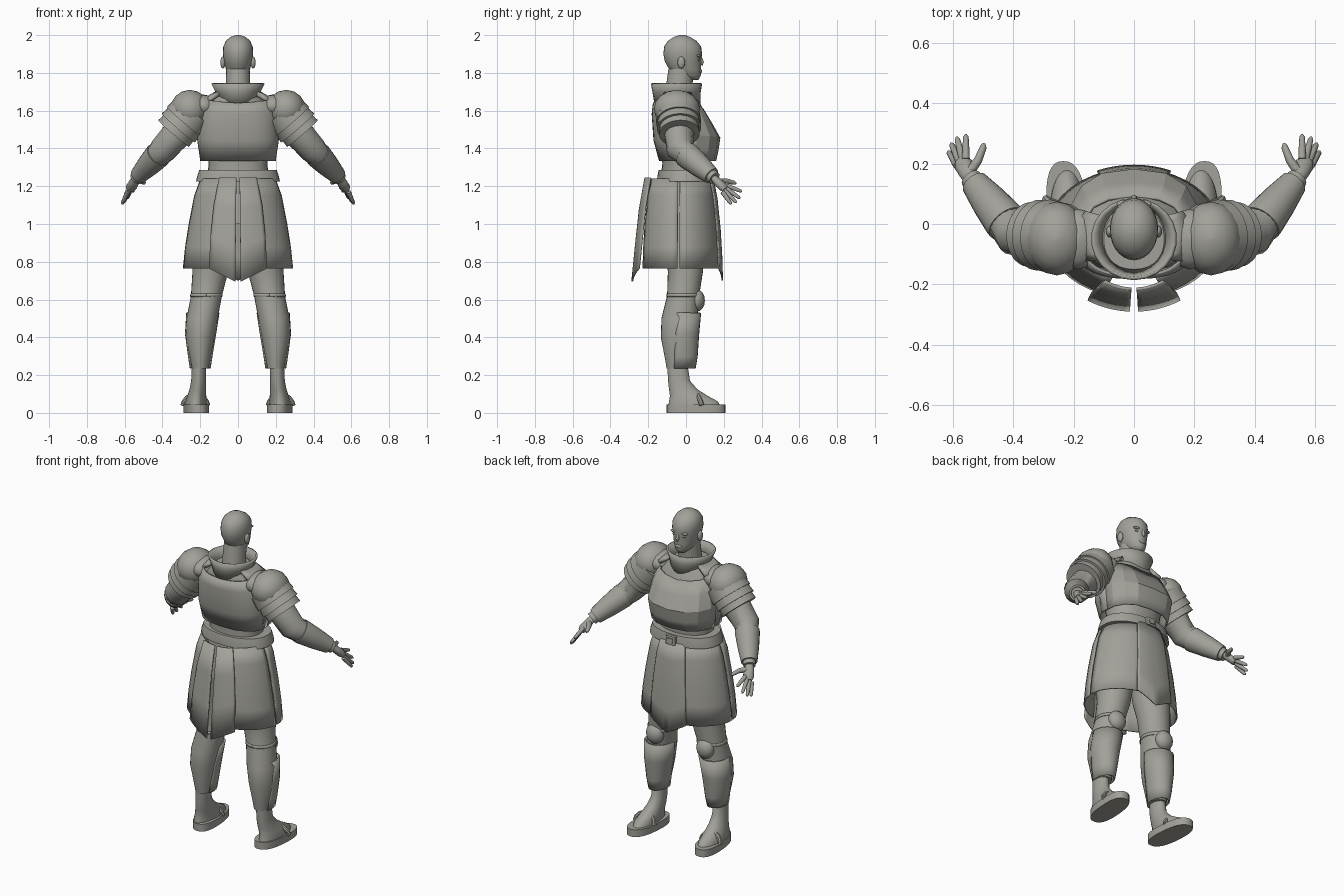
import bpy, math
from mathutils import Vector

if "Cube" in bpy.data.objects:
    bpy.data.objects.remove(bpy.data.objects["Cube"])

clay = bpy.data.materials.new("warm_grey")
clay.use_nodes = True
GREY = (0.36, 0.355, 0.32, 1)
clay.diffuse_color = GREY
clay.node_tree.nodes["Principled BSDF"].inputs["Base Color"].default_value = GREY


def build(name, verts, faces, mirror=False, thick=0, angle=40):
    me = bpy.data.meshes.new(name)
    me.from_pydata([tuple(v) for v in verts], [], faces)
    me.materials.append(clay)
    ob = bpy.data.objects.new(name, me)
    bpy.context.collection.objects.link(ob)
    bpy.ops.object.select_all(action='DESELECT')
    ob.select_set(True)
    bpy.context.view_layer.objects.active = ob
    bpy.ops.object.shade_smooth_by_angle(angle=math.radians(angle))
    if mirror:
        ob.modifiers.new("mirror", 'MIRROR').merge_threshold = 0.002
    if thick:
        solid = ob.modifiers.new("thickness", 'SOLIDIFY')
        solid.thickness = thick
        solid.offset = 0
    return ob


def grid_faces(rows, n, closed):
    span = n if closed else n - 1
    return [(i * n + j, i * n + (j + 1) % n, (i + 1) * n + (j + 1) % n, (i + 1) * n + j)
            for i in range(rows - 1) for j in range(span)]


def curve_pt(a, row, power):
    # angle 0 faces +y, rows are (z, x, y, rx, ry)
    z, x, y, rx, ry = row
    s, c = math.sin(a), math.cos(a)
    return Vector((x + rx * math.copysign(abs(s) ** power, s),
                   y + ry * math.copysign(abs(c) ** power, c), z))


def loft(name, rows, n=28, mirror=False, power=1, angle=40):
    verts = [curve_pt(-math.tau * j / n, r, power) for r in rows for j in range(n)]
    faces = grid_faces(len(rows), n, True)
    last = (len(rows) - 1) * n
    faces += [tuple(range(n))[::-1], tuple(range(last, last + n))]
    return build(name, verts, faces, mirror, angle=angle)


def panel(name, start, end, rows, n=9, tip=0, dip=0, thick=0.01, power=1, mirror=True, angle=40):
    # open curved plate; dip and tip shift the top and bottom edge towards its end
    verts = []
    for i, r in enumerate(rows):
        t = i / (len(rows) - 1)
        for j in range(n):
            u = j / (n - 1)
            p = curve_pt(math.radians(start + (end - start) * u), r, power)
            p.z += u * (dip * (1 - t) + tip * t)
            verts.append(p)
    return build(name, verts, grid_faces(len(rows), n, False), mirror, thick, angle)


def tube(name, pts, radii, n=16, flat=1, mirror=True):
    pts = [Vector(p) for p in pts]
    verts = []
    for i, p in enumerate(pts):
        d = (pts[min(i + 1, len(pts) - 1)] - pts[max(i - 1, 0)]).normalized()
        side = d.cross(Vector((0, 0, 1))).normalized()
        up = side.cross(d)
        for j in range(n):
            a = math.tau * j / n
            verts.append(p + radii[i] * (side * math.cos(a) + up * math.sin(a) * flat))
    last = (len(pts) - 1) * n
    faces = grid_faces(len(pts), n, True)
    faces += [tuple(range(n))[::-1], tuple(range(last, last + n))]
    return build(name, verts, faces, mirror)


def ball(name, c, size, mirror=False):
    steps = [math.pi * (i + 0.1) / 8.2 for i in range(9)]
    return loft(name, [(c[2] - size[2] * math.cos(t), c[0], c[1], size[0] * math.sin(t),
                        size[1] * math.sin(t)) for t in steps], 16, mirror, angle=60)


# head and face: z, back, front, half width
profile = [(1.762, .01, .066, .022), (1.785, -.06, .078, .05), (1.82, -.09, .08, .064),
           (1.86, -.112, .08, .074), (1.9, -.12, .085, .08), (1.94, -.115, .08, .078),
           (1.97, -.095, .055, .064), (1.99, -.065, .022, .04), (2, -.035, -.005, .012)]
loft("head", [(z, 0, (b + f) / 2, w, (f - b) / 2) for z, b, f, w in profile], angle=80)
tube("nose", [(0, .076, 1.885), (0, .085, 1.855), (0, .085, 1.835)], [.007, .011, .014], 10, mirror=False)
ball("lips", (0, .076, 1.808), (.024, .01, .01))
ball("brow", (.032, .066, 1.89), (.026, .014, .008), True)
ball("eye", (.032, .066, 1.872), (.014, .008, .007), True)
ball("ear", (.08, -.025, 1.855), (.013, .02, .032), True)
loft("neck", [(1.6, 0, -.045, .08, .08), (1.7, 0, -.04, .065, .07), (1.82, 0, -.025, .062, .068)])

# torso, collar and cuirass
loft("torso", [(1, 0, -.03, .18, .13), (1.2, 0, -.02, .17, .12), (1.32, 0, -.01, .155, .115),
               (1.5, 0, -.015, .19, .14), (1.62, 0, -.04, .17, .125), (1.69, 0, -.05, .1, .1)], power=.9)
panel("collar", 180, 0, [(1.745, 0, -.05, .137, .13), (1.7, 0, -.05, .115, .122),
                        (1.63, 0, -.045, .095, .115)], 12, thick=.012, angle=25)
panel("breastplate", 96, 0, [(1.645, 0, -.03, .17, .12), (1.56, 0, -.02, .2, .155),
                            (1.475, 0, -.02, .215, .197), (1.4, 0, -.02, .205, .187),
                            (1.335, 0, -.02, .195, .175)], 5, dip=-.04, power=.8, angle=12)
panel("backplate", 84, 180, [(1.665, 0, -.03, .175, .14), (1.6, 0, -.025, .205, .152),
                            (1.45, 0, -.02, .212, .147), (1.335, 0, -.02, .195, .118)],
      12, dip=-.025, power=.75)
panel("shoulder_strap", 125, 55, [(1.69, 0, -.045, .12, .12), (1.65, 0, -.04, .19, .14)], 8, thick=.02)
loft("belt", [(1.225, 0, -.005, .222, .148), (1.25, 0, -.005, .217, .147),
              (1.285, 0, -.005, .205, .14)], 36, power=.9, angle=30)
loft("belt_buckle", [(1.23, 0, .142, .032, .016), (1.28, 0, .138, .032, .016)], 16, power=.3, angle=20)
loft("buckle_plate", [(1.242, 0, .155, .018, .008), (1.268, 0, .152, .018, .008)], 16, power=.3, angle=20)


# skirt plates, each row flaring down
def skirt(name, start, end, grow, tip=0):
    rows = [(1.24, 0, -.03, .195, .163), (1.15, 0, -.03, .228, .183), (1.0, 0, -.03, .257, .2),
            (.88, 0, -.03, .276, .208), (.765, 0, -.03, .288, .212)]
    panel(name, start, end, [(z, x, y, rx + grow, ry + grow) for z, x, y, rx, ry in rows],
          tip=tip, thick=.008)


skirt("front_side_skirt", 18, 91, 0)
skirt("rear_side_skirt", 94, 158, 0)
skirt("front_skirt", 24, 0, .01, -.065)
panel("rear_skirt", 149, 177.5, [(1.245, 0, -.03, .19, .185), (1.1, 0, -.03, .245, .215),
                              (.93, 0, -.03, .28, .236), (.765, 0, -.03, .295, .255)], tip=-.07)

# legs and armour
loft("leg", [(1.1, .1, -.02, .1, .12), (.85, .135, -.01, .105, .105), (.75, .146, -.003, .095, .093),
             (.62, .167, -.015, .082, .085), (.5, .19, -.035, .083, .095), (.4, .2, -.04, .076, .093),
             (.27, .2, -.04, .052, .068), (.235, .2, -.04, .046, .063)], mirror=True)
panel("greave", -115, 115, [(.53, .186, -.01, .083, .085), (.42, .198, -.02, .078, .085),
                           (.3, .2, -.025, .06, .082), (.235, .2, -.03, .05, .076)], 17)
ball("knee_guard", (.172, .055, .595), (.056, .045, .06), True)
panel("knee_strap", -180, 180, [(.632, .166, -.013, .082, .086), (.615, .168, -.015, .084, .087)], 25, thick=.006)

# feet and sandals
loft("foot", [(.03, .222, .045, .056, .14), (.06, .222, .04, .056, .13), (.09, .218, .015, .05, .1),
              (.125, .213, -.015, .044, .075), (.17, .209, -.037, .039, .058),
              (.25, .207, -.045, .037, .054)], mirror=True)
sole = loft("sandal_sole", [(0, .225, .053, .066, .155), (.045, .225, .053, .066, .155)],
            32, True, .8, 30)
for v in sole.data.vertices:
    v.co.x += .08 * v.co.y - .008
tube("sandal_strap", [(.226 + .066 * math.sin(t), .085 - .02 * math.cos(t), .035 + .06 * math.cos(t))
                      for t in [(i - 4) * .37 for i in range(9)]], [.013] * 9, 8)

# arms and shoulder armour
SHOULDER, ELBOW, WRIST = Vector((.2, -.045, 1.62)), Vector((.395, -.03, 1.395)), Vector((.537, .147, 1.245))
tube("arm", [SHOULDER, SHOULDER.lerp(ELBOW, .5), ELBOW, ELBOW.lerp(WRIST, .3), WRIST],
     [.09, .084, .074, .064, .03])
tube("bracer", [ELBOW.lerp(WRIST, t) for t in (.18, .25, .6, .93)], [.07, .07, .06, .046], 20)
tube("wrist_band", [ELBOW.lerp(WRIST, t) for t in (.9, 1.02)], [.037, .035])
for i, (a, b, ra, rb) in enumerate([(.14, .4, .112, .12), (.37, .55, .11, .117), (.5, .68, .103, .108)]):
    tube(f"shoulder_lame_{i}", [SHOULDER.lerp(ELBOW, t) + Vector((.008, 0, .012)) for t in (a, b)],
         [ra, rb], 28)
ball("shoulder_cap", (.255, -.048, 1.608), (.103, .122, .102), True)
ball("shoulder_bridge", (.185, -.05, 1.625), (.075, .1, .06), True)

# hands with spread fingers
knuckle_in, knuckle_out = Vector((.556, .222, 1.2)), Vector((.588, .198, 1.163))
palm = knuckle_in.lerp(knuckle_out, .5)
tube("palm", [WRIST, WRIST.lerp(palm, .35), WRIST.lerp(palm, .8), palm], [.024, .029, .031, .022], 12, .75)
tips = [(.556, .296, 1.172), (.586, .287, 1.135), (.605, .267, 1.113), (.614, .24, 1.105)]
for i, tip in enumerate(tips):
    base, tip = knuckle_in.lerp(knuckle_out, i / 3), Vector(tip)
    tube(f"finger_{i}", [base.lerp(tip, t) for t in (-.1, .5, .9, 1)], [.013, .011, .009, .004], 10)
tube("thumb", [WRIST.lerp(palm, .3), (.515, .212, 1.228), (.498, .255, 1.218), (.496, .266, 1.215)],
     [.017, .014, .011, .005], 10)
